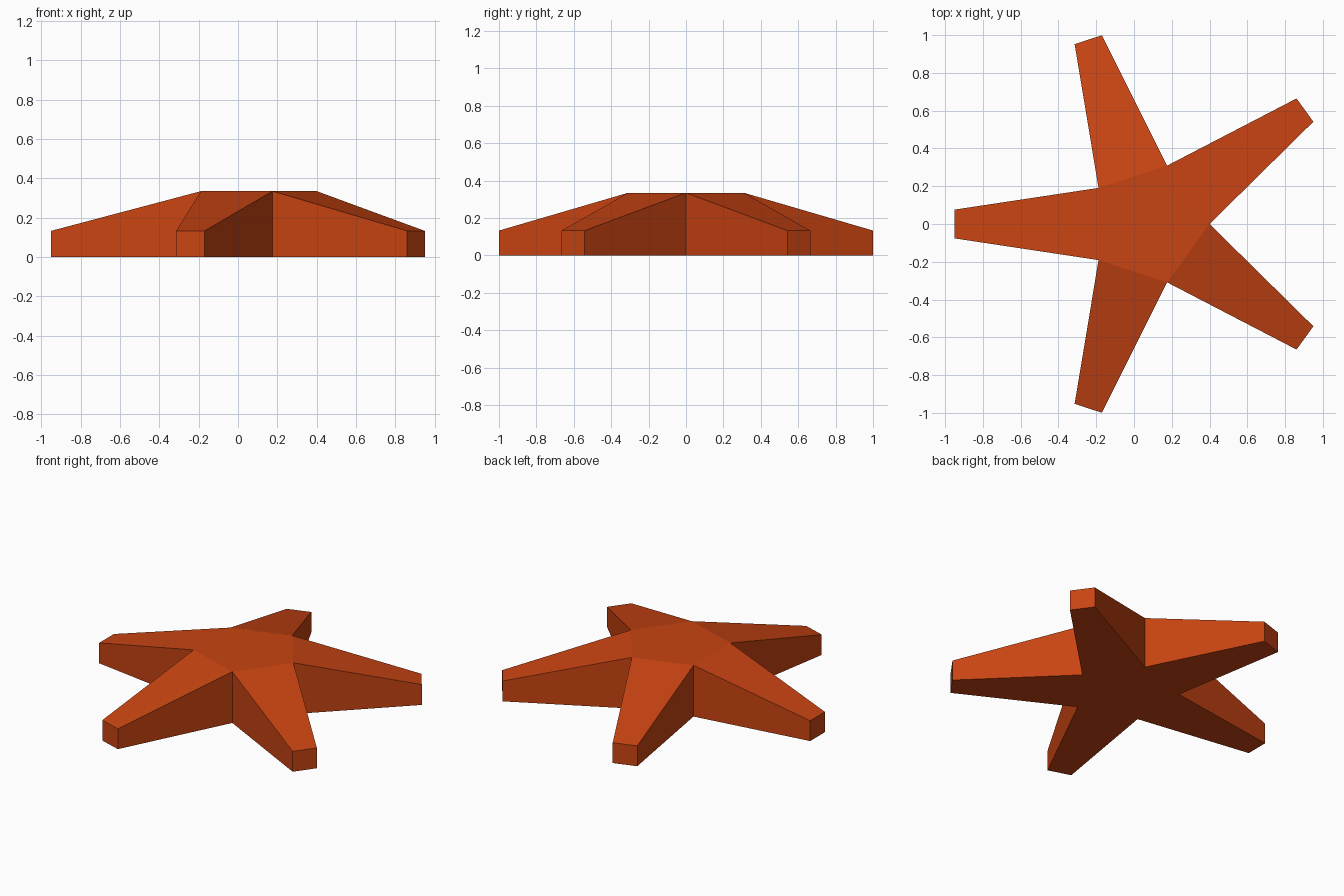
import bpy
import bmesh
from math import cos, sin, tau
from mathutils import Vector

cube = bpy.data.objects.get("Cube")
if cube:
    bpy.data.objects.remove(cube, do_unlink=True)

ARMS = 5
CENTRE = Vector((0.075, 0, 0))
INNER_RADIUS, CORE_HEIGHT = 0.325, 0.335
TIP_RADIUS, TIP_HALF_WIDTH, TIP_HEIGHT = 1.026, 0.076, 0.133

# Orange material
orange = bpy.data.materials.new("burnt_orange")
orange.use_nodes = True
colour = (0.58, 0.057, 0.006, 1)
orange.diffuse_color = colour
orange.node_tree.nodes["Principled BSDF"].inputs["Base Color"].default_value = colour

bm = bmesh.new()


def column(point, height):
    """Bottom and top vertex of one upright corner."""
    return [bm.verts.new(CENTRE + point + Vector((0, 0, z))) for z in (0, height)]


# Outline: each valley corner is followed by the two tip corners of an arm
valleys, outline = [], []
for i in range(ARMS):
    a = tau * i / ARMS
    valley = column(Vector((cos(a), sin(a), 0)) * INNER_RADIUS, CORE_HEIGHT)
    b = a + tau / ARMS / 2
    along, across = Vector((cos(b), sin(b), 0)), Vector((-sin(b), cos(b), 0))
    tips = [column(along * TIP_RADIUS + across * side * TIP_HALF_WIDTH, TIP_HEIGHT)
            for side in (-1, 1)]
    valleys.append(valley)
    outline += [valley, *tips]

# Side walls
for here, after in zip(outline, outline[1:] + outline[:1]):
    bm.faces.new((here[0], after[0], after[1], here[1]))

# Flat core top, sloping arm tops, and the underside as core plus arms
for level in (0, 1):
    bm.faces.new([v[level] for v in valleys])
    for i in range(ARMS):
        ring = [outline[(3 * i + k) % len(outline)][level] for k in range(4)]
        bm.faces.new(ring)
bmesh.ops.recalc_face_normals(bm, faces=bm.faces[:])

# Merge the coplanar underside into one star face
bottom = [f for f in bm.faces if f.normal.z < -0.9]
bmesh.ops.dissolve_faces(bm, faces=bottom)

mesh = bpy.data.meshes.new("star_body")
bm.to_mesh(mesh)
bm.free()
mesh.materials.append(orange)
star = bpy.data.objects.new("star_body", mesh)
bpy.context.collection.objects.link(star)
